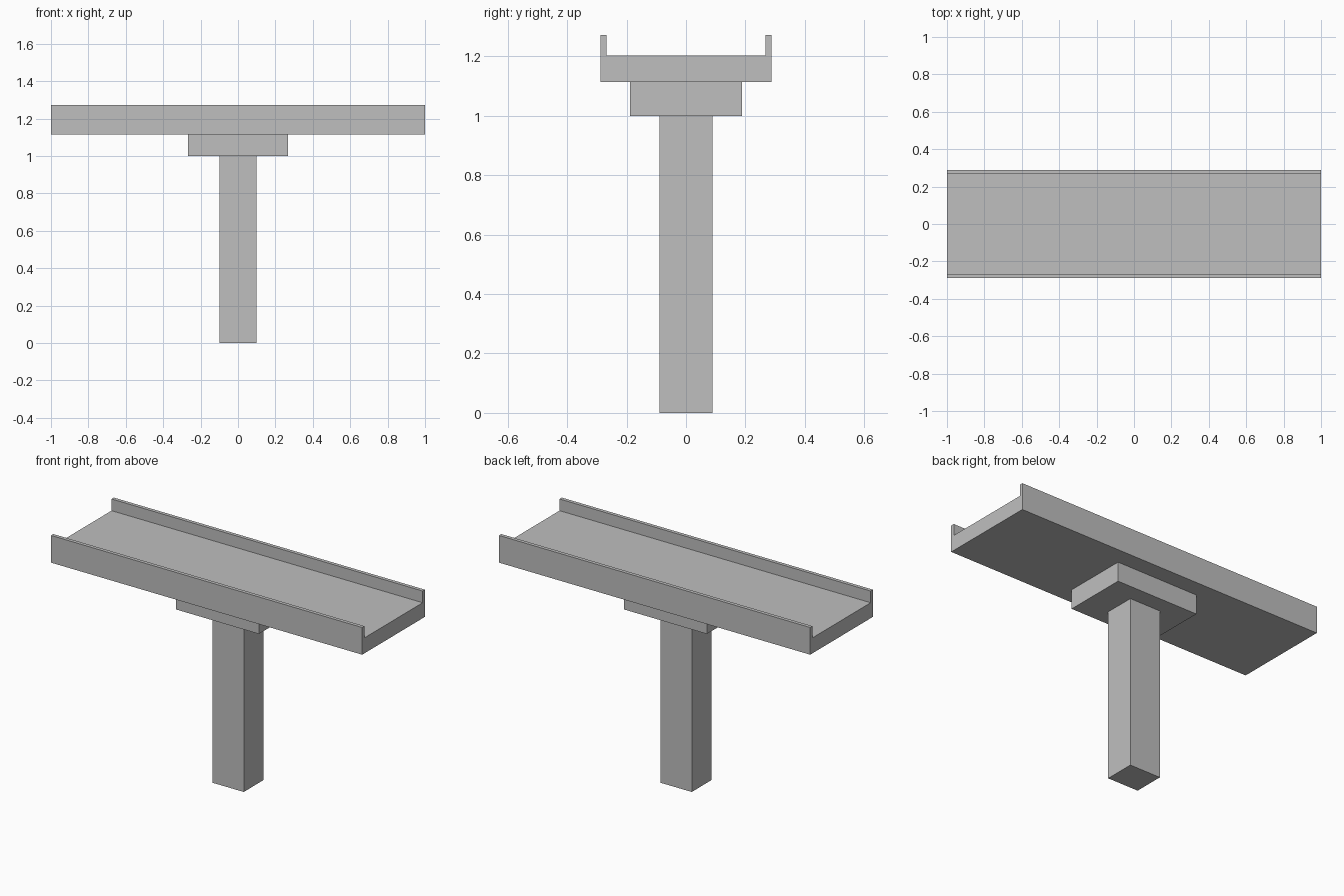
import bpy

if "Cube" in bpy.data.objects:
    bpy.data.objects.remove(bpy.data.objects["Cube"])

# One flat concrete colour for the whole bridge section
concrete = bpy.data.materials.new("concrete_grey")
concrete.diffuse_color = (0.52, 0.52, 0.52, 1.0)
concrete.use_nodes = True
concrete.node_tree.nodes["Principled BSDF"].inputs["Base Color"].default_value = concrete.diffuse_color


def box(name, half_x, y0, y1, z0, z1):
    """Box centred on x, spanning the given y and z ranges."""
    bpy.ops.mesh.primitive_cube_add(size=1, location=(0, (y0 + y1) / 2, (z0 + z1) / 2))
    obj = bpy.context.object
    obj.name = name
    obj.scale = (2 * half_x, y1 - y0, z1 - z0)
    bpy.ops.object.transform_apply(location=True, rotation=False, scale=True)
    obj.data.materials.append(concrete)
    return obj


PIER_TOP, CAP_TOP, DECK_TOP, RAIL_TOP = 1.0, 1.114, 1.204, 1.272
DECK_Y, RAIL_THICK = 0.288, 0.021

# Pier and the wider cap that carries the deck
box("pier", 0.10, -0.09, 0.09, 0, PIER_TOP)
box("pier_cap", 0.266, -0.188, 0.188, PIER_TOP, CAP_TOP)

# Deck slab
box("deck", 1.0, -DECK_Y, DECK_Y, CAP_TOP, DECK_TOP)

# Low parapet along each long edge
box("front_parapet", 1.0, -DECK_Y, -DECK_Y + RAIL_THICK, DECK_TOP, RAIL_TOP)
box("back_parapet", 1.0, DECK_Y - RAIL_THICK, DECK_Y, DECK_TOP, RAIL_TOP)
